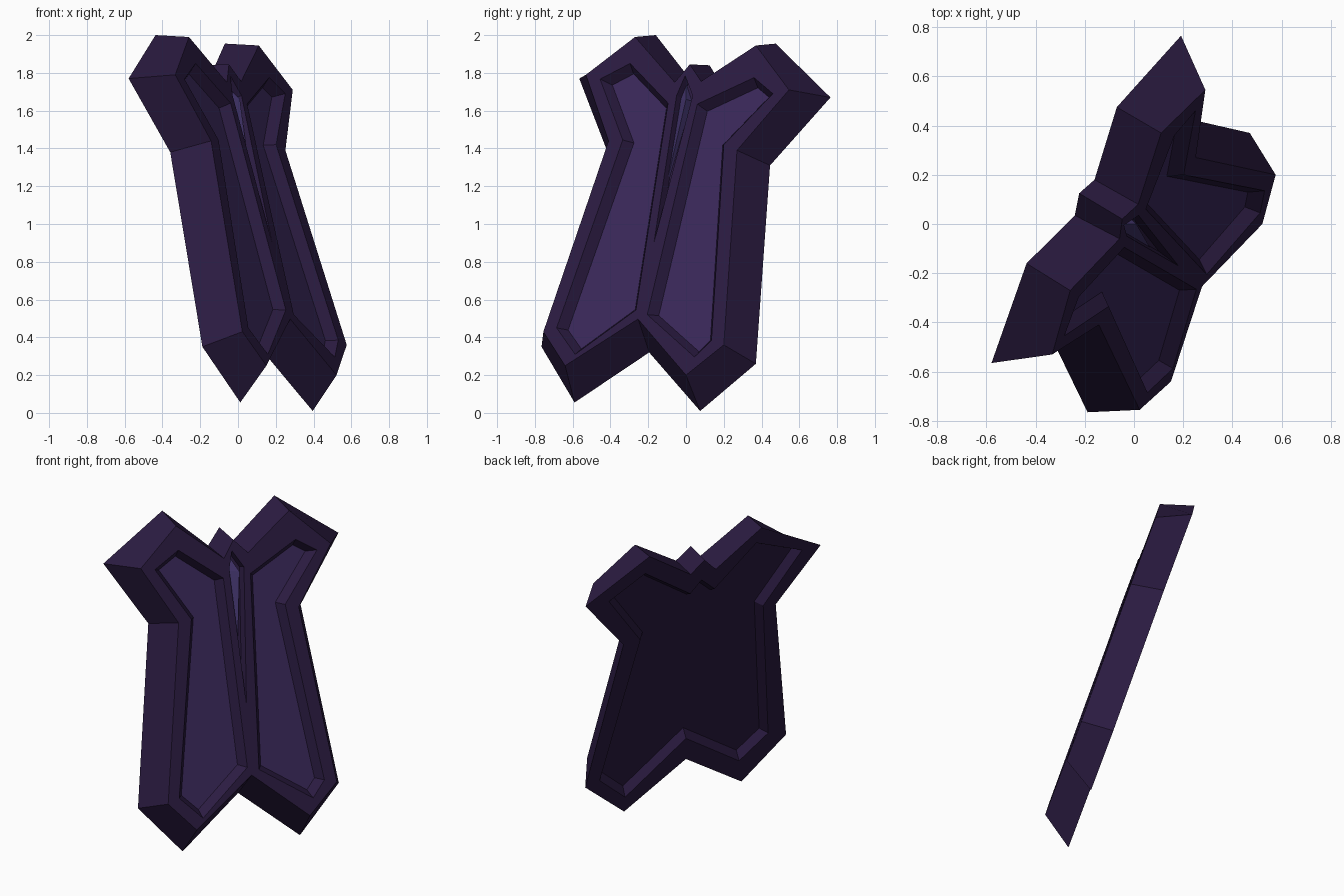
import bpy, bmesh
from mathutils import Vector

if "Cube" in bpy.data.objects:
    bpy.data.objects.remove(bpy.data.objects["Cube"])

# The slab lies in a tilted plane; points are given as (y, z) plus a height d along its normal
N = Vector((0.836, -0.462, 0.295))
FRONT, BACK = 0.495, 0.299


def on_plane(p, c):
    y, z = p
    return Vector(((c + 0.462 * y - 0.295 * z) / 0.836, y, z))


def material(name, rgb):
    m = bpy.data.materials.new(name)
    m.diffuse_color = (*rgb, 1)
    m.use_nodes = True
    m.node_tree.nodes["Principled BSDF"].inputs["Base Color"].default_value = m.diffuse_color
    return m


def loft(name, bottom, top):
    bm = bmesh.new()
    a = [bm.verts.new(p) for p in bottom]
    b = [bm.verts.new(p) for p in top]
    bm.faces.new(a)
    bm.faces.new(b)
    for i in range(len(a)):
        j = (i + 1) % len(a)
        bm.faces.new((a[i], a[j], b[j], b[i]))
    bmesh.ops.recalc_face_normals(bm, faces=bm.faces)
    me = bpy.data.meshes.new(name)
    bm.to_mesh(me)
    bm.free()
    ob = bpy.data.objects.new(name, me)
    bpy.context.collection.objects.link(ob)
    return ob


def inset(pts, w):
    # mitred inward offset of a closed profile
    pts = [Vector(p) for p in pts]
    n = len(pts)
    area = sum(pts[i].x * pts[(i + 1) % n].y - pts[(i + 1) % n].x * pts[i].y for i in range(n))
    s = 1 if area > 0 else -1
    out = []
    for i in range(n):
        e1 = (pts[i] - pts[i - 1]).normalized()
        e2 = (pts[(i + 1) % n] - pts[i]).normalized()
        n1, n2 = Vector((-e1.y, e1.x)) * s, Vector((-e2.y, e2.x)) * s
        out.append(pts[i] + (n1 + n2) * w / (1 + n1.dot(n2)))
    return out


def cut_recess(body, pts, plane, side, depth, w):
    # pocket with sloped walls
    rim = [on_plane(p, plane) for p in pts]
    floor = [on_plane(p, plane) - N * depth * side for p in inset(pts, w)]
    mouth = [r + (r - f) * 0.3 for r, f in zip(rim, floor)]
    cutter = loft("cutter", floor, mouth)
    cutter.hide_render = True
    mod = body.modifiers.new("recess", 'BOOLEAN')
    mod.operation, mod.solver, mod.object = 'DIFFERENCE', 'EXACT', cutter
    bpy.context.view_layer.objects.active = body
    bpy.ops.object.modifier_apply(modifier=mod.name)
    bpy.data.objects.remove(cutter)


# Slab: larger back outline, front outline with bevelled ends
back = [(-.16, 2.0), (-.565, 1.77), (-.415, 1.38), (-.765, .35), (-.59, .055), (-.195, .32),
        (.075, .01), (.37, .26), (.445, 1.31), (.765, 1.67), (.475, 1.955), (.18, 1.75),
        (.125, 1.84), (.035, 1.75)]
front = [(-.27, 1.99), (-.53, 1.79), (-.41, 1.44), (-.755, .43), (-.64, .25), (-.254, .497),
         (0, .20), (.20, .36), (.27, 1.39), (.545, 1.71), (.37, 1.945), (.08, 1.755),
         (.02, 1.845), (-.06, 1.75)]
body = loft("winged_slab", [on_plane(p, BACK) for p in back], [on_plane(p, FRONT) for p in front])

# Front panels, centre groove, back panel
left_panel = [(-.455, 1.767), (-.296, 1.85), (-.095, 1.64), (-.265, .545), (-.587, .31),
              (-.685, .45), (-.335, 1.445)]
right_panel = [(.06, 1.635), (.36, 1.775), (.46, 1.69), (.20, 1.42), (.135, .385), (.045, .296),
               (-.205, .52)]
groove = [(-.005, 1.785), (-.05, 1.68), (-.17, .9), (.035, 1.68)]
back_panel = [(-.16, 1.89), (-.46, 1.76), (-.34, 1.39), (-.65, .39), (-.53, .22), (-.15, .48),
              (.10, .12), (.295, .29), (.35, 1.32), (.63, 1.67), (.465, 1.83), (.14, 1.60),
              (.10, 1.69), (0, 1.60)]
cut_recess(body, left_panel, FRONT, 1, .055, .032)
cut_recess(body, right_panel, FRONT, 1, .055, .032)
cut_recess(body, groove, FRONT, 1, .04, .01)
cut_recess(body, back_panel, BACK, -1, .05, .03)

# Colours: dark frame, lighter front panel floors
body.data.materials.clear()
body.data.materials.append(material("dark_violet", (.024, .011, .053)))
body.data.materials.append(material("panel_violet", (.042, .021, .100)))
for f in body.data.polygons:
    d = f.center.dot(N)
    f.material_index = int(f.normal.dot(N) > .98 and d < FRONT - .05)

# Ridged spike lying in the groove
base = [on_plane(p, FRONT - .045) for p in [(0, 1.755), (-.035, 1.66), (-.14, 1.05), (.035, 1.65)]]
ridge = on_plane((0, 1.66), FRONT + .003)
bm = bmesh.new()
vs = [bm.verts.new(p) for p in base]
top = bm.verts.new(ridge)
bm.faces.new(vs)
for i in range(4):
    bm.faces.new((vs[i], vs[(i + 1) % 4], top))
bmesh.ops.recalc_face_normals(bm, faces=bm.faces)
me = bpy.data.meshes.new("centre_spike")
bm.to_mesh(me)
bm.free()
me.materials.append(material("spike_violet", (.055, .035, .15)))
bpy.context.collection.objects.link(bpy.data.objects.new("centre_spike", me))
